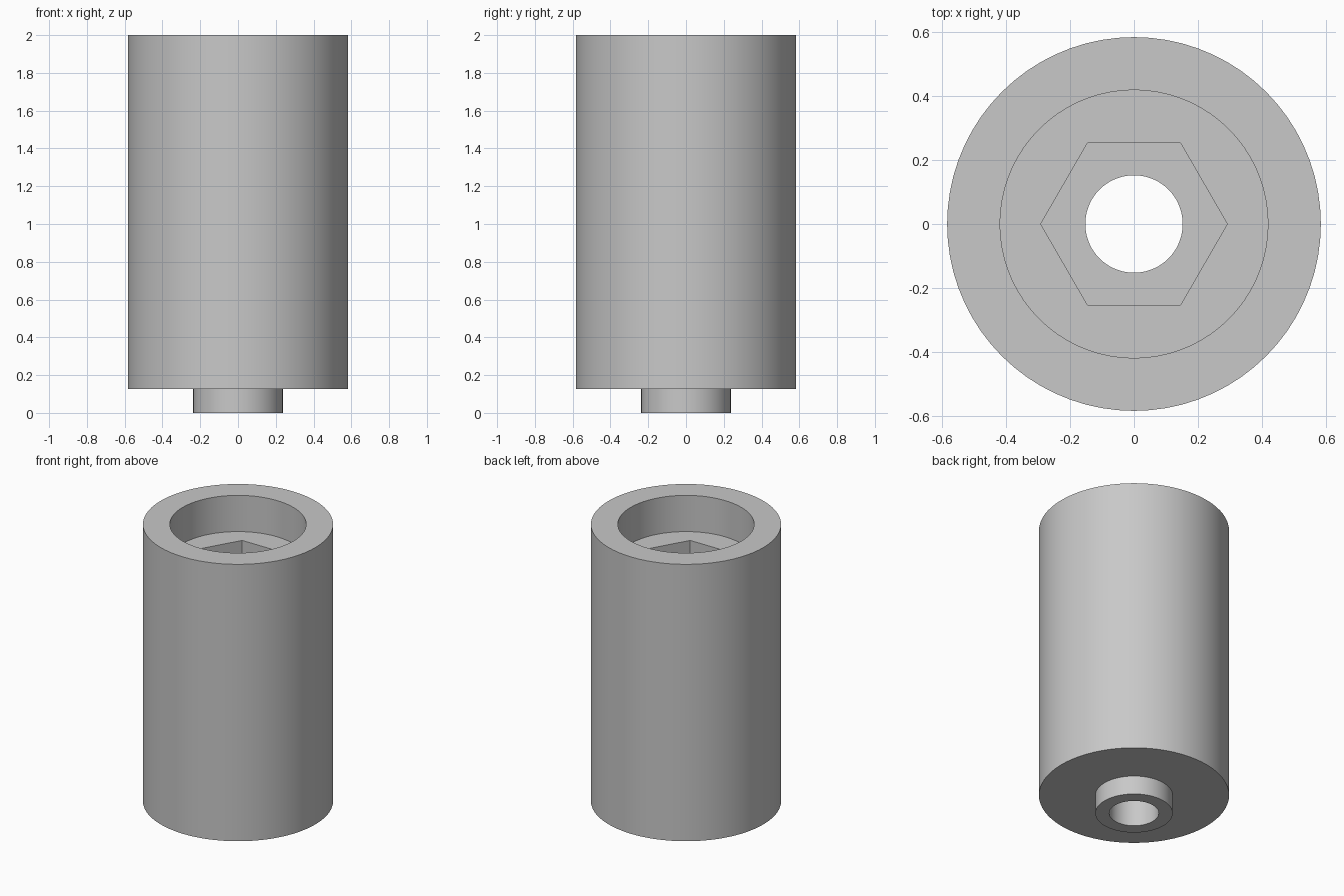
import bpy
import bmesh
import math

SEGMENTS = 72

cube = bpy.data.objects.get("Cube")
if cube:
    bpy.data.objects.remove(cube, do_unlink=True)

# Single plain grey
grey = bpy.data.materials.new("plain_grey")
grey.use_nodes = True
colour = (0.58, 0.58, 0.58, 1)
grey.diffuse_color = colour
grey.node_tree.nodes["Principled BSDF"].inputs["Base Color"].default_value = colour


def round_ring(radius):
    return lambda angle: radius


def hex_ring(apothem):
    # Corners point along +x and -x
    return lambda angle: apothem / math.cos(angle % (math.pi / 3) - math.pi / 6)


def turned_part(name, profile):
    """Sweep a closed loop of (ring shape, height) pairs around z."""
    bm = bmesh.new()
    rings = []
    for shape, z in profile:
        ring = []
        for i in range(SEGMENTS):
            a = math.tau * i / SEGMENTS
            r = shape(a + 1e-9)
            ring.append(bm.verts.new((r * math.cos(a), r * math.sin(a), z)))
        rings.append(ring)
    for k, ring in enumerate(rings):
        other = rings[(k + 1) % len(rings)]
        for i in range(SEGMENTS):
            j = (i + 1) % SEGMENTS
            bm.faces.new((ring[i], ring[j], other[j], other[i]))
    bmesh.ops.recalc_face_normals(bm, faces=bm.faces)
    mesh = bpy.data.meshes.new(name)
    bm.to_mesh(mesh)
    bm.free()
    mesh.materials.append(grey)
    obj = bpy.data.objects.new(name, mesh)
    bpy.context.collection.objects.link(obj)
    bpy.ops.object.select_all(action="DESELECT")
    obj.select_set(True)
    bpy.context.view_layer.objects.active = obj
    bpy.ops.object.shade_smooth_by_angle(angle=math.radians(30))
    return obj


bore = round_ring(0.152)
boss = round_ring(0.237)
body = round_ring(0.583)
counterbore = round_ring(0.418)
nut_pocket = hex_ring(0.252)

# Spacer: locating boss, outer body, counterbore, hex pocket, through bore
turned_part("spacer_body", [
    (bore, 0), (boss, 0),
    (boss, 0.127), (body, 0.127),
    (body, 2), (counterbore, 2),
    (counterbore, 1.755), (nut_pocket, 1.755),
    (nut_pocket, 1.5), (bore, 1.5),
])
